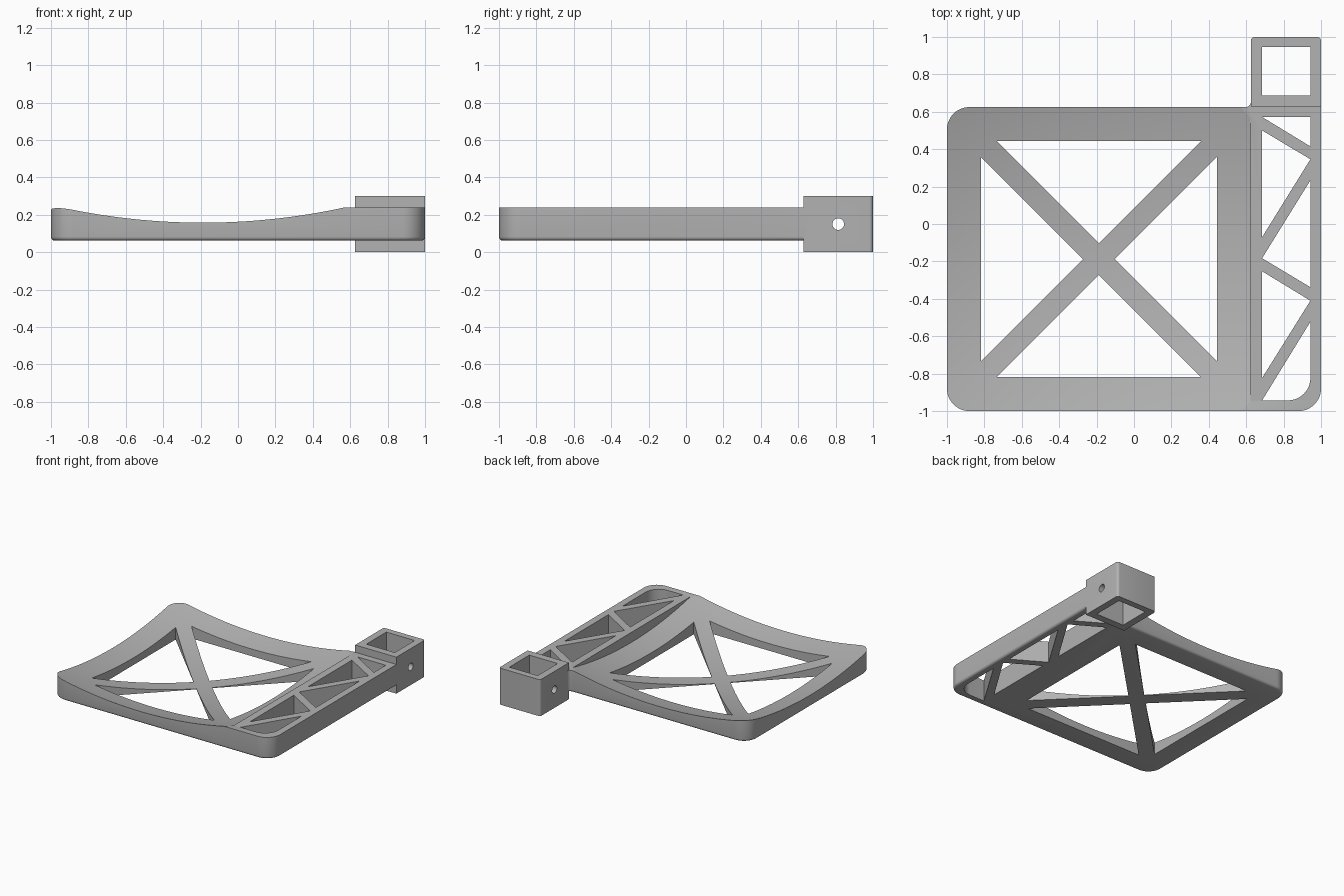
import bpy, bmesh, math
from mathutils import Vector

cube = bpy.data.objects.get("Cube")
if cube:
    bpy.data.objects.remove(cube, do_unlink=True)

grey = bpy.data.materials.new("plain grey")
grey.use_nodes = True
colour = (0.45, 0.45, 0.45, 1)
grey.diffuse_color = colour
grey.node_tree.nodes["Principled BSDF"].inputs["Base Color"].default_value = colour

BASE, TOP = 0.062, 0.24          # tray underside and arm top
MID = -0.1875                    # centre of the square tray
INNER = 0.63                     # half width of the tray opening
BAR = 0.085                      # diagonal half width of the cross bars
EDGE = 0.625                     # where tray, arm and socket meet


def finish(bm, name):
    bmesh.ops.recalc_face_normals(bm, faces=bm.faces[:])
    mesh = bpy.data.meshes.new(name)
    bm.to_mesh(mesh)
    bm.free()
    mesh.materials.append(grey)
    obj = bpy.data.objects.new(name, mesh)
    bpy.context.collection.objects.link(obj)
    return obj


def prism(name, points, low, high, bottom_round=0):
    bm = bmesh.new()
    face = bm.faces.new([bm.verts.new((x, y, low)) for x, y in points])
    rim = face.edges[:]
    top = bmesh.ops.extrude_face_region(bm, geom=[face], use_keep_orig=True)["geom"]
    for v in top:
        if isinstance(v, bmesh.types.BMVert):
            v.co.z = high
    if bottom_round:
        bmesh.ops.bevel(bm, geom=rim, offset=bottom_round, segments=4,
                        profile=0.5, affect='EDGES')
    return finish(bm, name)


def arc(cx, cy, r, start, end, steps=12):
    turn = [math.radians(start + (end - start) * i / steps) for i in range(steps + 1)]
    return [(cx + r * math.cos(a), cy + r * math.sin(a)) for a in turn]


def combine(target, other, operation):
    mod = target.modifiers.new("cut", 'BOOLEAN')
    mod.operation, mod.solver, mod.object = operation, 'EXACT', other
    bpy.context.view_layer.objects.active = target
    bpy.ops.object.modifier_apply(modifier=mod.name)
    bpy.data.objects.remove(other, do_unlink=True)


# Tray and arm outline, with a small fillet against the socket
R = 0.12
outline = (arc(-1 + R, -1 + R, R, 180, 270) + arc(1 - R, -1 + R, R, 270, 360)
           + [(1, 0.66)] + arc(0.597, 0.653, 0.028, 360, 270, 6)
           + arc(-1 + R, EDGE - R, R, 90, 180))
holder = prism("holder_frame", outline, BASE, TOP, 0.02)

# Four triangular openings around the diagonal cross
triangle = [(0, BAR), (INNER - BAR, INNER), (BAR - INNER, INNER)]
for turn in range(4):
    c, s = round(math.cos(turn * math.pi / 2)), round(math.sin(turn * math.pi / 2))
    points = [(MID + x * c - y * s, MID + x * s + y * c) for x, y in triangle]
    combine(holder, prism("opening_cutter", points, -0.1, 0.5), 'DIFFERENCE')

# Openings between the zigzag struts of the arm
L, O = 0.685, 0.943
openings = [
    [(L, 0.572), (O, 0.572), (O, 0.415)],
    [(L, 0.5), (O, 0.346), (L, -0.07)],
    [(O, 0.233), (O, -0.338), (L, -0.183)],
    [(L, -0.253), (O, -0.41), (L, -0.823)],
    [(O, -0.523), (L, -0.943)] + arc(O - R, -0.943 + R, R, 270, 360),
]
for points in openings:
    combine(holder, prism("strut_cutter", points, -0.1, 0.5), 'DIFFERENCE')

# Shallow spherical dish over the tray
bm = bmesh.new()
low, high, radius = -1.1, EDGE - 0.001, 3.65
bmesh.ops.create_grid(bm, x_segments=48, y_segments=48, size=0.5)
for v in bm.verts:
    v.co.x = low + (v.co.x + 0.5) * (high - low)
    v.co.y = low + (v.co.y + 0.5) * (0.75 - low)
    flat = (v.co.x - MID) ** 2 + (v.co.y - MID) ** 2
    v.co.z = 0.066 + radius - math.sqrt(radius ** 2 - flat)
bmesh.ops.triangulate(bm, faces=bm.faces[:])
lid = bmesh.ops.extrude_face_region(bm, geom=bm.faces[:], use_keep_orig=True)["geom"]
for v in lid:
    if isinstance(v, bmesh.types.BMVert):
        v.co.z = 0.6
combine(holder, finish(bm, "dish_cutter"), 'DIFFERENCE')

# Square socket with a cross pin hole
r = 0.02
socket = prism("socket", [(EDGE, 0.628), (1, 0.628)] + arc(1 - r, 1 - r, r, 0, 90, 5)
               + arc(EDGE + r, 1 - r, r, 90, 180, 5), 0, 0.3)
combine(socket, prism("socket_cutter", [(L, 0.688), (O, 0.688), (O, 0.947), (L, 0.947)],
                      -0.1, 0.5), 'DIFFERENCE')
pin = prism("pin_cutter", arc(0, 0, 0.031, 0, 345, 23), -0.4, 0.4)
pin.rotation_euler.y = math.pi / 2
pin.location = Vector((0.81, 0.814, 0.15))
bpy.context.view_layer.update()
combine(socket, pin, 'DIFFERENCE')
combine(holder, socket, 'UNION')

# Smooth curved faces, keep corners crisp
for obj in bpy.context.selected_objects:
    obj.select_set(False)
holder.select_set(True)
bpy.context.view_layer.objects.active = holder
bpy.ops.object.shade_smooth_by_angle(angle=math.radians(30))
